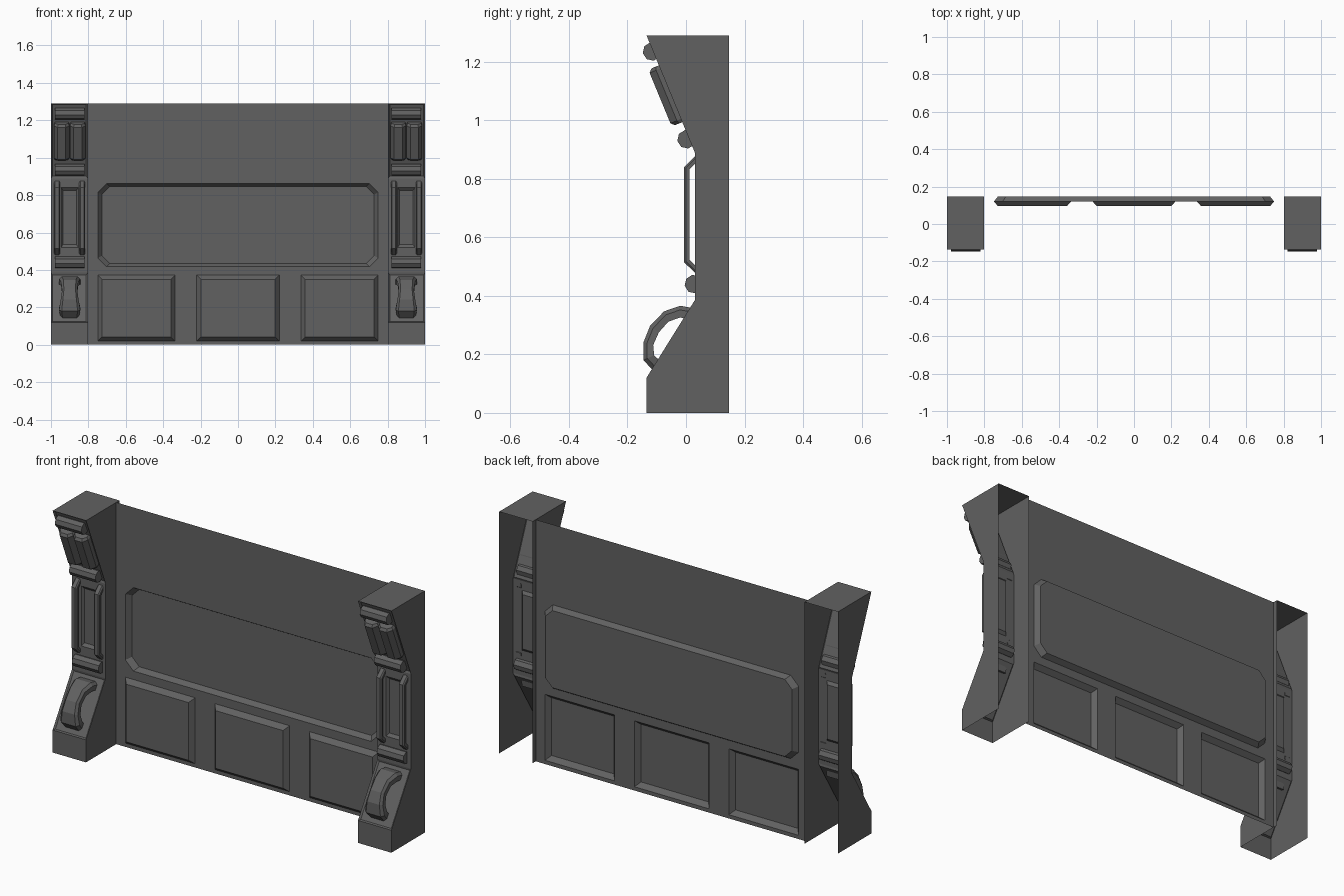
import bpy, bmesh, math
from mathutils import Vector, Matrix

if "Cube" in bpy.data.objects:
    bpy.data.objects.remove(bpy.data.objects["Cube"])

X0, X1, XC = 0.803, 1.0, 0.9          # pillar inner side, outer side, centre
H, BACK, WALL_Y = 1.29, 0.147, 0.12

dark = bpy.data.materials.new("dark_grey")
dark.diffuse_color = (0.12, 0.12, 0.12, 1)
dark.use_nodes = True
dark.node_tree.nodes["Principled BSDF"].inputs["Base Color"].default_value = dark.diffuse_color


def finish(bm, name, mirror=True):
    me = bpy.data.meshes.new(name)
    bm.to_mesh(me)
    bm.free()
    me.materials.append(dark)
    ob = bpy.data.objects.new(name, me)
    bpy.context.collection.objects.link(ob)
    if mirror:
        ob.modifiers.new("Mirror", 'MIRROR').use_mirror_merge = False
    return ob


def rect(x0, x1, z0, z1, c=0.0):
    """Rectangle in xz, with corners cut by c."""
    if c == 0:
        return [(x0, z0), (x1, z0), (x1, z1), (x0, z1)]
    return [(x0 + c, z0), (x1 - c, z0), (x1, z0 + c), (x1, z1 - c),
            (x1 - c, z1), (x0 + c, z1), (x0, z1 - c), (x0, z0 + c)]


def pressed_sheet(bm, outline, y, presses):
    """Flat sheet facing -y with bevelled panels (outer, inner, inner_y)."""
    def loop(pts, yy):
        return [bm.verts.new((x, yy, z)) for x, z in pts]

    def edges(vs):
        return [bm.edges.new((vs[i], vs[(i + 1) % len(vs)])) for i in range(len(vs))]
    made = []
    border = edges(loop(outline, y))
    for outer, inner, yi in presses:
        a, b = loop(outer, y), loop(inner, yi)
        border += edges(a)
        n = len(a)
        for i in range(n):
            j = (i + 1) % n
            made.append(bm.faces.new((a[i], a[j], b[j], b[i])))
        made.append(bm.faces.new(b))
    res = bmesh.ops.triangle_fill(bm, edges=border, use_beauty=True, use_dissolve=False)
    made += [g for g in res['geom'] if isinstance(g, bmesh.types.BMFace)]
    for f in made:
        f.normal_update()
        if f.normal.y > 0:
            f.normal_flip()


def loft(bm, rings):
    """Skin a row of equal rings and cap both ends."""
    vs = [[bm.verts.new(p) for p in r] for r in rings]
    n = len(vs[0])
    faces = [bm.faces.new((a[i], a[(i + 1) % n], b[(i + 1) % n], b[i]))
             for a, b in zip(vs, vs[1:]) for i in range(n)]
    faces += [bm.faces.new(vs[0]), bm.faces.new(vs[-1])]
    bmesh.ops.recalc_face_normals(bm, faces=faces)


def band(bm, xc, outer, inner, widths, top=0.65):
    """Chamfered strap between an outer and an inner yz path."""
    rings = []
    for (yo, zo), (yi, zi), w in zip(outer, inner, widths):
        ym, zm = yo * 0.65 + yi * 0.35, zo * 0.65 + zi * 0.35
        rings.append([(xc - w, yi, zi), (xc + w, yi, zi), (xc + w, ym, zm),
                      (xc + w * top, yo, zo), (xc - w * top, yo, zo), (xc - w, ym, zm)])
    loft(bm, rings)


# wall with one large recess and three raised lower panels
bm = bmesh.new()
presses = [(rect(-.749, .749, .417, .862, .047), rect(-.728, .728, .434, .846, .042), BACK)]
for a, b in ((-.749, -.337), (-.221, .221), (.337, .749)):
    presses.append((rect(a, b, .02, .372), rect(a + .022, b - .022, .042, .35), .095))
pressed_sheet(bm, rect(-X0, X0, 0, H), WALL_Y, presses)
finish(bm, "wall_panel", mirror=False)

# pillar shell, open at the back and the bottom
bm = bmesh.new()
prof = [(-.135, 0), (-.135, .12), (.03, .385), (.03, .89), (-.135, H), (BACK, H), (BACK, 0)]
L = [bm.verts.new((X0, y, z)) for y, z in prof]
R = [bm.verts.new((X1, y, z)) for y, z in prof]
strips = {i: bm.faces.new((L[i], R[i], R[i + 1], L[i + 1])) for i in (0, 1, 3, 4)}
bm.faces.new(L)
bm.faces.new(R[::-1])
bm.normal_update()
bmesh.ops.inset_individual(bm, faces=[strips[1], strips[3]], thickness=.012, depth=-.008)
pressed_sheet(bm, rect(X0, X1, .385, .89), .03,
              [(rect(XC - .046, XC + .046, .52, .84), rect(XC - .036, XC + .036, .535, .825), .043)])
finish(bm, "pillar")

# octagonal cross rods
bm = bmesh.new()
for y, z in ((-.116, 1.235), (.002, .935), (.027, .44)):
    m = (Matrix.Translation((XC, y, z)) @ Matrix.Rotation(math.pi / 2, 4, 'Y')
         @ Matrix.Rotation(math.radians(10), 4, 'Z'))
    bmesh.ops.create_cone(bm, cap_ends=True, segments=8, radius1=.032, radius2=.032,
                          depth=.156, matrix=m)
finish(bm, "cross_rods")

# twin rounded pads on the upper slope
bm = bmesh.new()
base = Vector((0, .03, .89))
along = Vector((0, -.165, .4)).normalized()
out = Vector((0, -along.z, along.y))
section = [(-.042, -.009), (-.042, .015), (-.022, .039), (.022, .039), (.042, .015), (.042, -.009)]
for xc in (XC - .043, XC + .043):
    rings = []
    for s, k in ((.112, .7), (.124, 1), (.31, 1), (.322, .7)):
        rings.append([Vector((xc + u * (.5 + k / 2), 0, 0)) + base + along * s + out * v * k
                      for u, v in section])
    loft(bm, rings)
finish(bm, "slope_pads")

# two upright grab bars
bm = bmesh.new()
outer = [(.032, .878), (-.007, .84), (-.007, .515), (.032, .478)]
inner = [(.032, .853), (.012, .832), (.012, .523), (.032, .503)]
for xc in (XC - .067, XC + .067):
    band(bm, xc, outer, inner, [.016] * 4)
finish(bm, "grab_bars")

# waisted arch on the lower slope
bm = bmesh.new()
outer = [(.02, .359), (-.02, .366), (-.075, .347), (-.123, .297), (-.145, .242), (-.145, .18), (-.11, .142)]
inner = [(.015, .32), (-.02, .326), (-.06, .312), (-.093, .275), (-.112, .232), (-.109, .197), (-.083, .172)]
band(bm, XC, outer, inner, [.058, .056, .045, .041, .048, .057, .05], top=.75)
finish(bm, "foot_arch")
